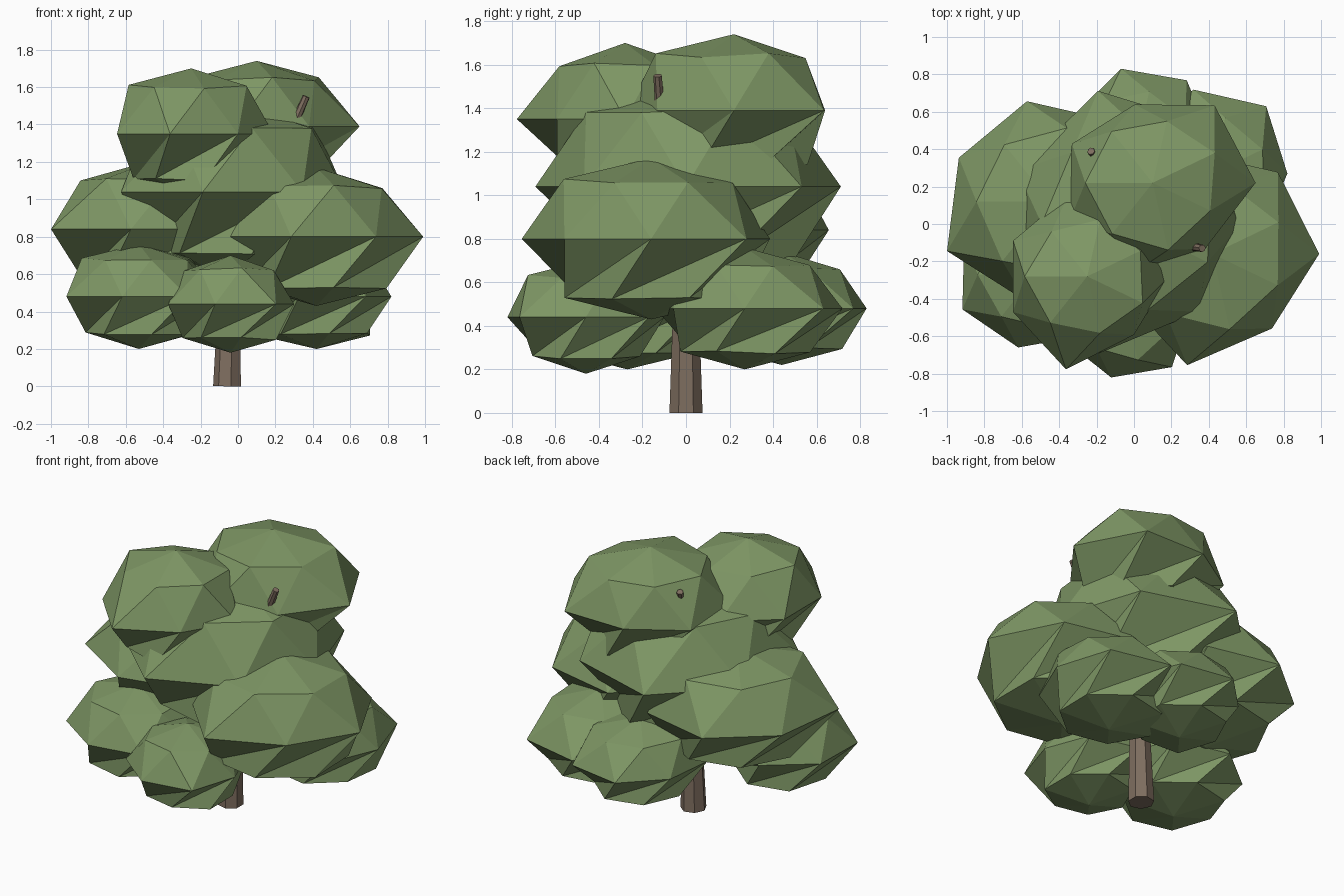
import bpy, bmesh, math, random
from mathutils import Vector

random.seed(4)
cube = bpy.data.objects.get("Cube")
if cube:
    bpy.data.objects.remove(cube, do_unlink=True)

SIDES = 7


def make_material(name, colour):
    mat = bpy.data.materials.new(name)
    mat.use_nodes = True
    mat.diffuse_color = (*colour, 1)
    bsdf = next(n for n in mat.node_tree.nodes if n.type == "BSDF_PRINCIPLED")
    bsdf.inputs["Base Color"].default_value = (*colour, 1)
    bsdf.inputs["Roughness"].default_value = 0.9
    return mat


LEAF = make_material("leaf_green", (0.21, 0.31, 0.13))
BARK = make_material("bark_brown", (0.21, 0.155, 0.115))


def finish(name, bm, mat):
    mesh = bpy.data.meshes.new(name)
    bm.to_mesh(mesh)
    bm.free()
    mesh.materials.append(mat)
    obj = bpy.data.objects.new(name, mesh)
    bpy.context.scene.collection.objects.link(obj)
    return obj


def foliage(name, centre, height, radii):
    """Faceted clump: two poles, a wide middle ring and two half-step rings."""
    bm = bmesh.new()
    centre = Vector(centre)
    mean = sum(radii) / SIDES

    def ring(level):
        verts = []
        for i in range(SIDES):
            a = math.tau * (i + (0 if level == 0 else -0.5)) / SIDES
            r, z = radii[i], 0
            if level:
                s = math.sqrt(0.5) * random.uniform(0.96, 1.06)
                r, z = mean * s, level * height * s
            verts.append(bm.verts.new(centre + Vector((r * math.cos(a), r * math.sin(a), z))))
        return verts

    upper, middle, lower = ring(1), ring(0), ring(-1)
    top = bm.verts.new(centre + Vector((0, 0, height)))
    bottom = bm.verts.new(centre - Vector((0, 0, height)))
    for i in range(SIDES):
        j = (i + 1) % SIDES
        bm.faces.new((top, upper[i], upper[j]))
        bm.faces.new((bottom, lower[j], lower[i]))
        # Same diagonal in both bands, which folds the lower one into pleats
        for a, b in ((upper, middle), (middle, lower)):
            bm.faces.new((a[i], b[i], a[j]))
            bm.faces.new((a[j], b[i], b[j]))
    return finish(name, bm, LEAF)


def limb(name, start, end, r1, r2):
    """Tapered seven-sided limb between two points."""
    bm = bmesh.new()
    start, end = Vector(start), Vector(end)
    axis = end - start
    bmesh.ops.create_cone(bm, cap_ends=True, segments=SIDES, radius1=r1, radius2=r2,
                          depth=axis.length)
    bmesh.ops.rotate(bm, verts=bm.verts, matrix=axis.to_track_quat("Z", "Y").to_matrix())
    bmesh.ops.translate(bm, verts=bm.verts, vec=(start + end) / 2)
    return finish(name, bm, BARK)


# Trunk and the two branches whose tips poke out
limb("trunk", (-.055, 0, 0), (-.03, 0, 1.1), .078, .04)
limb("left_branch", (.08, -.08, .9), (.365, -.13, 1.55), .035, .02)
limb("back_branch", (-.05, .1, .9), (-.23, .39, 1.6), .035, .02)

# Foliage clumps: centre, half height, middle ring radii anticlockwise from +x
clumps = {
    "front_low_foliage": ((-.04, -.46, .44), .26, (.34, .37, .37, .36, .37, .37, .39)),
    "right_low_foliage": ((-.53, -.27, .48), .28, (.4, .42, .42, .42, .43, .4, .42)),
    "left_low_foliage": ((.42, .27, .48), .28, (.4, .46, .46, .42, .42, .42, .42)),
    "back_low_foliage": ((.02, .44, .48), .26, (.4, .42, .4, .36, .4, .4, .4)),
    "right_middle_foliage": ((-.45, .12, .84), .37, (.55, .55, .55, .54, .61, .55, .55)),
    "left_middle_foliage": ((.42, -.16, .8), .37, (.57, .56, .56, .55, .53, .61, .51)),
    "centre_foliage": ((-.03, 0, 1.04), .48, (.6, .68, .73, .66, .66, .71, .6)),
    "front_top_foliage": ((-.25, -.28, 1.35), .35, (.44, .45, .45, .44, .44, .51, .4)),
    "back_top_foliage": ((.1, .22, 1.39), .35, (.55, .53, .43, .48, .5, .5, .45)),
}
for name, (centre, height, radii) in clumps.items():
    foliage(name, centre, height, radii)
